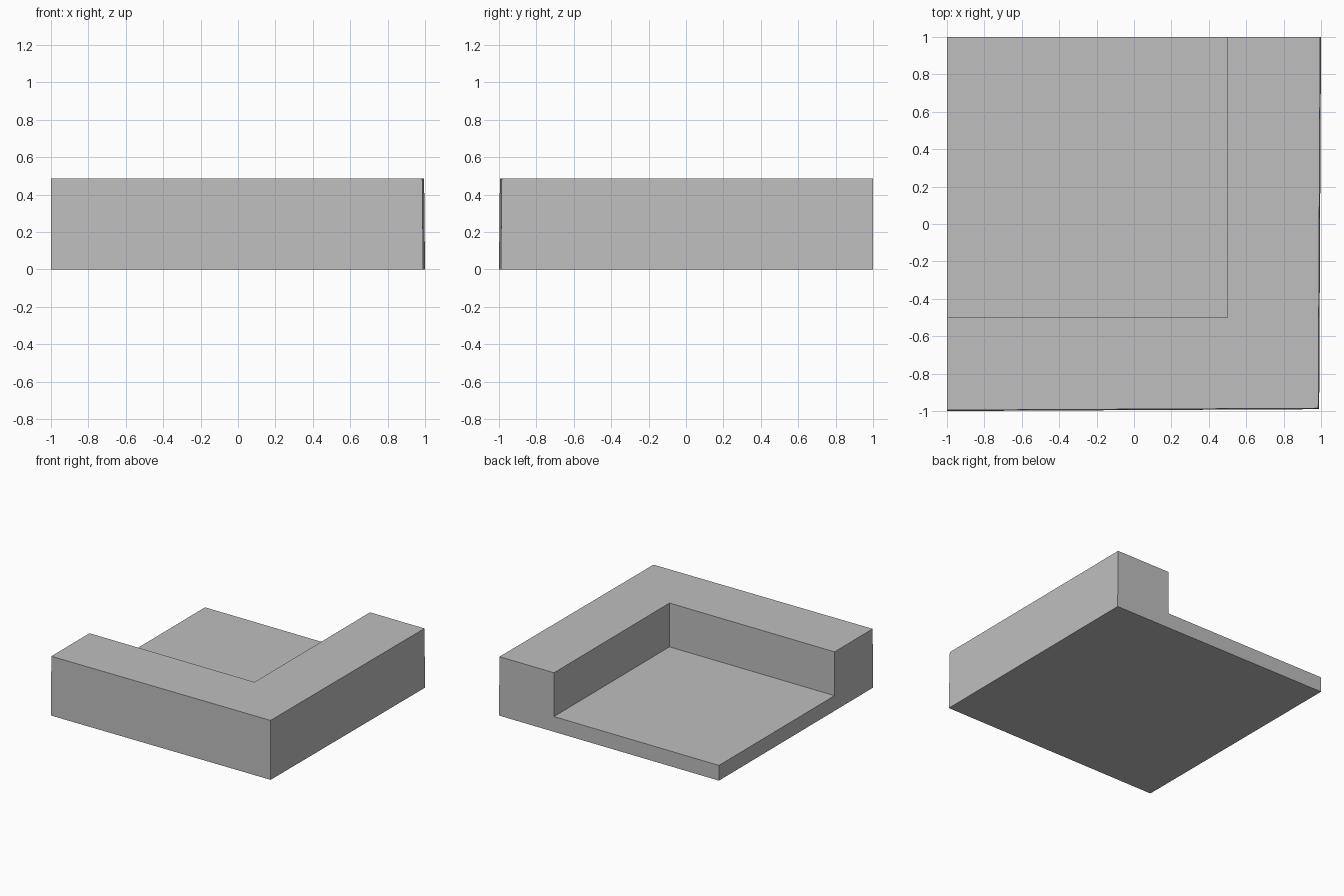
import bpy
import bmesh

old = bpy.data.objects.get("Cube")
if old:
    bpy.data.objects.remove(old, do_unlink=True)

# Plain stone grey
stone = bpy.data.materials.new("stone grey")
stone.use_nodes = True
colour = (0.52, 0.52, 0.52, 1)
stone.diffuse_color = colour
stone.node_tree.nodes["Principled BSDF"].inputs["Base Color"].default_value = colour

HEIGHT = 0.485
FLOOR = 0.125
STEP = 0.5


def box(name, low, high):
    """Axis-aligned box between two corners."""
    bm = bmesh.new()
    bmesh.ops.create_cube(bm, size=1)
    for v in bm.verts:
        v.co = [b if c > 0 else a for c, a, b in zip(v.co, low, high)]
    mesh = bpy.data.meshes.new(name)
    bm.to_mesh(mesh)
    bm.free()
    mesh.materials.append(stone)
    obj = bpy.data.objects.new(name, mesh)
    bpy.context.collection.objects.link(obj)
    return obj


# Corner block, its two outer sides leaning in very slightly
block = box("corner_step_block", (-1, -1, 0), (1, 1, HEIGHT))
for v in block.data.vertices:
    x, y, z = v.co
    lean = 0.005 if z > 0 else 0
    if x > 0:
        v.co.x -= lean + (0.01 if y < 0 else 0)
    if y < 0:
        v.co.y += lean + (0.01 if x > 0 else 0)

# Recess that leaves a low floor inside the L-shaped wall
recess = box("recess_cutter", (-1.5, -STEP, FLOOR), (STEP, 1.5, 1))
recess.hide_render = True
recess.hide_set(True)
cut = block.modifiers.new("recess", 'BOOLEAN')
cut.operation = 'DIFFERENCE'
cut.solver = 'EXACT'
cut.object = recess

# Apply the cut and drop the helper
bpy.context.view_layer.objects.active = block
block.select_set(True)
bpy.ops.object.modifier_apply(modifier=cut.name)
bpy.data.objects.remove(recess, do_unlink=True)
